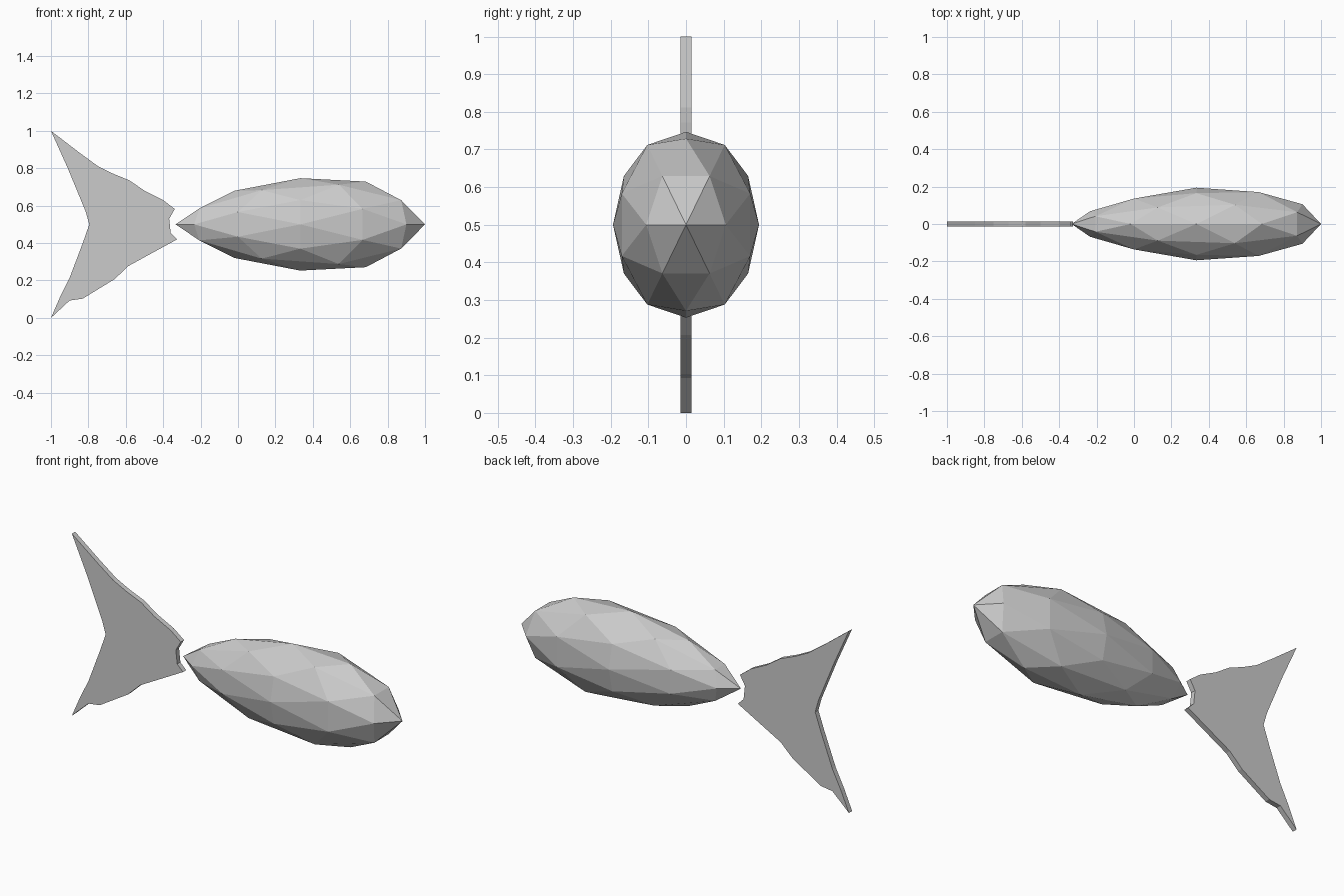
import bpy, bmesh
from mathutils import Vector
from itertools import product

if "Cube" in bpy.data.objects:
    bpy.data.objects.remove(bpy.data.objects["Cube"])


def add_object(name, bm):
    bmesh.ops.recalc_face_normals(bm, faces=bm.faces)
    mesh = bpy.data.meshes.new(name)
    bm.to_mesh(mesh)
    bm.free()
    obj = bpy.data.objects.new(name, mesh)
    bpy.context.collection.objects.link(obj)
    return obj


# Body girth along its length (unit sphere x, girth factor)
GIRTH = [(-1, .6), (-.83, .68), (-.52, .86), (0, 1), (.3, 1.06), (.52, 1.09), (.82, 1.045), (1, 1)]


def girth(x):
    for (x0, g0), (x1, g1) in zip(GIRTH, GIRTH[1:]):
        if x <= x1:
            return g0 + (g1 - g0) * (x - x0) / (x1 - x0)
    return 1


# Body: faceted icosahedral sphere (80 faces) stretched and tapered to the tail
points = set()
for base in ((1, 0, 0), (.8507, .5257, 0), (.809, .309, .5)):
    for signs in product((1, -1), repeat=3):
        p = [b * s + 0.0 for b, s in zip(base, signs)]
        for i in range(3):
            points.add(tuple(p[i:] + p[:i]))
bm = bmesh.new()
for p in sorted(points):
    bm.verts.new(p)
bmesh.ops.convex_hull(bm, input=bm.verts)
for v in bm.verts:
    g = girth(v.co.x)
    v.co = Vector((.333 + .667 * v.co.x, .194 * g * v.co.y, .5 + .247 * g * v.co.z))
add_object("fish_body", bm)

# Tail fin: flat extruded outline
outline = [(-1, 1), (-.85, .885), (-.75, .812), (-.67, .772), (-.58, .735), (-.5, .68),
           (-.4, .63), (-.338, .582), (-.368, .53), (-.36, .455), (-.325, .42),
           (-.585, .278), (-.66, .207), (-.83, .103), (-.9, .093), (-1, 0),
           (-.95, .115), (-.9, .215), (-.83, .4), (-.795, .5), (-.815, .57), (-.91, .8)]
bm = bmesh.new()
face = bm.faces.new([bm.verts.new((x, -.014, z)) for x, z in outline])
side = bmesh.ops.extrude_face_region(bm, geom=[face], use_keep_orig=True)["geom"]
bmesh.ops.translate(bm, vec=(0, .028, 0), verts=[g for g in side if isinstance(g, bmesh.types.BMVert)])
add_object("tail_fin", bm)
